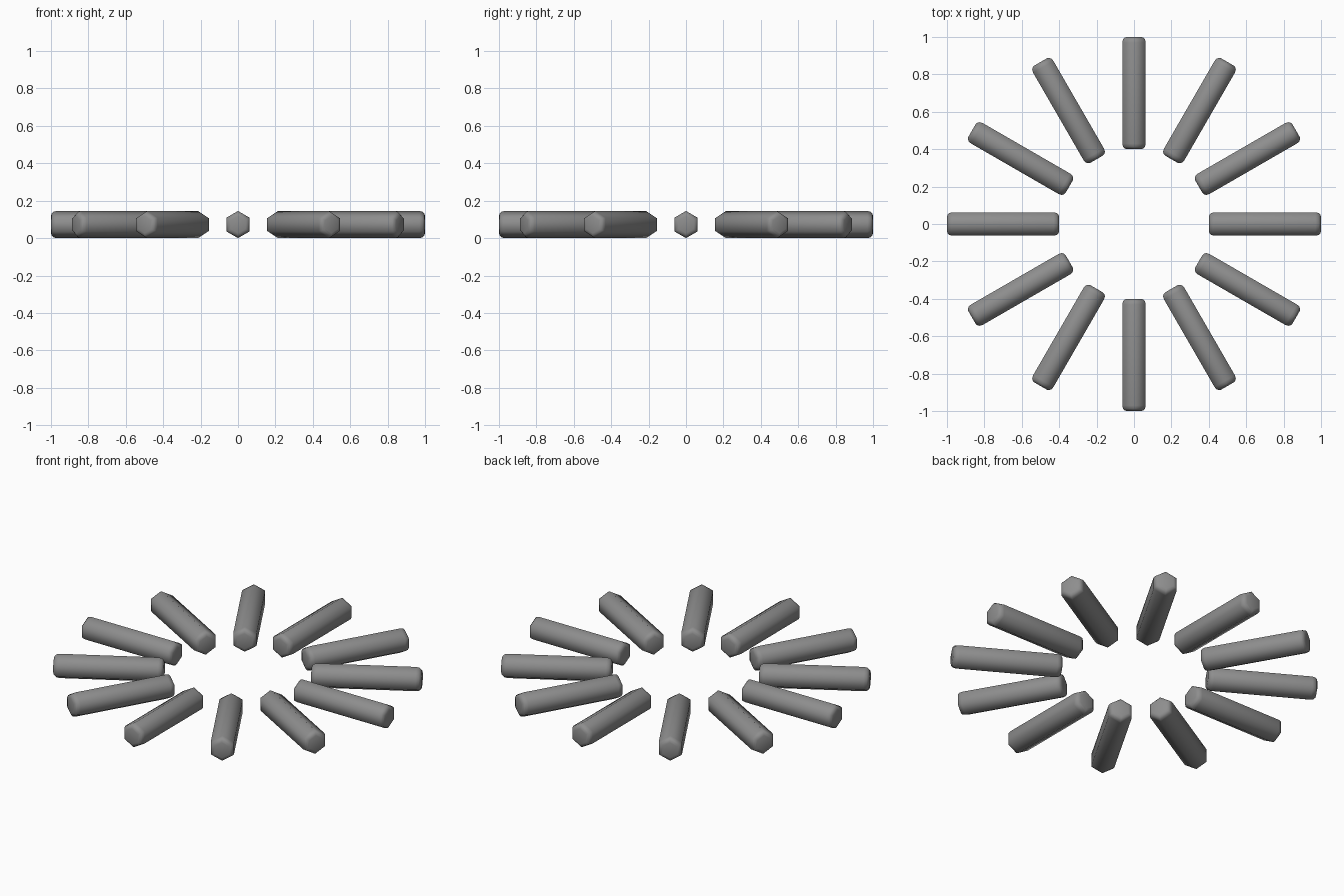
import bpy, bmesh, math
from mathutils import Matrix

if "Cube" in bpy.data.objects:
    bpy.data.objects.remove(bpy.data.objects["Cube"])

R = 0.0725             # corner radius of the hexagonal bar
COUNT = 12

grey = bpy.data.materials.new("mid grey")
grey.diffuse_color = (0.27, 0.27, 0.27, 1)
grey.use_nodes = True
grey.node_tree.nodes["Principled BSDF"].inputs["Base Color"].default_value = grey.diffuse_color

# Lengthwise profile: distance from the ring centre, corner radius
half = [(0.40, 0.046), (0.404, 0.058), (0.413, 0.068), (0.43, R)]
profile = half + [(1.4 - x, r) for x, r in reversed(half)]


def make_bar_mesh():
    """Six-sided bar with rounded ends, corner edges at top and bottom."""
    bm = bmesh.new()
    rings = []
    for x, r in profile:
        rings.append([bm.verts.new((x, r * math.sin(a), r * math.cos(a)))
                      for a in (i * math.pi / 3 for i in range(6))])
    for a, b in zip(rings, rings[1:]):
        for i in range(6):
            j = (i + 1) % 6
            bm.faces.new((a[i], a[j], b[j], b[i]))
    bm.faces.new(rings[0])
    bm.faces.new(rings[-1])
    bmesh.ops.recalc_face_normals(bm, faces=bm.faces)
    for f in bm.faces:
        f.smooth = True
    mesh = bpy.data.meshes.new("bar")
    bm.to_mesh(mesh)
    bm.free()
    mesh.materials.append(grey)
    return mesh


# Ring of radial bars sharing one mesh
bar = make_bar_mesh()
for k in range(COUNT):
    ob = bpy.data.objects.new(f"radial_bar_{k + 1}", bar)
    ob.matrix_world = (Matrix.Translation((0, 0, R))
                       @ Matrix.Rotation(k * math.tau / COUNT, 4, 'Z'))
    bpy.context.collection.objects.link(ob)
